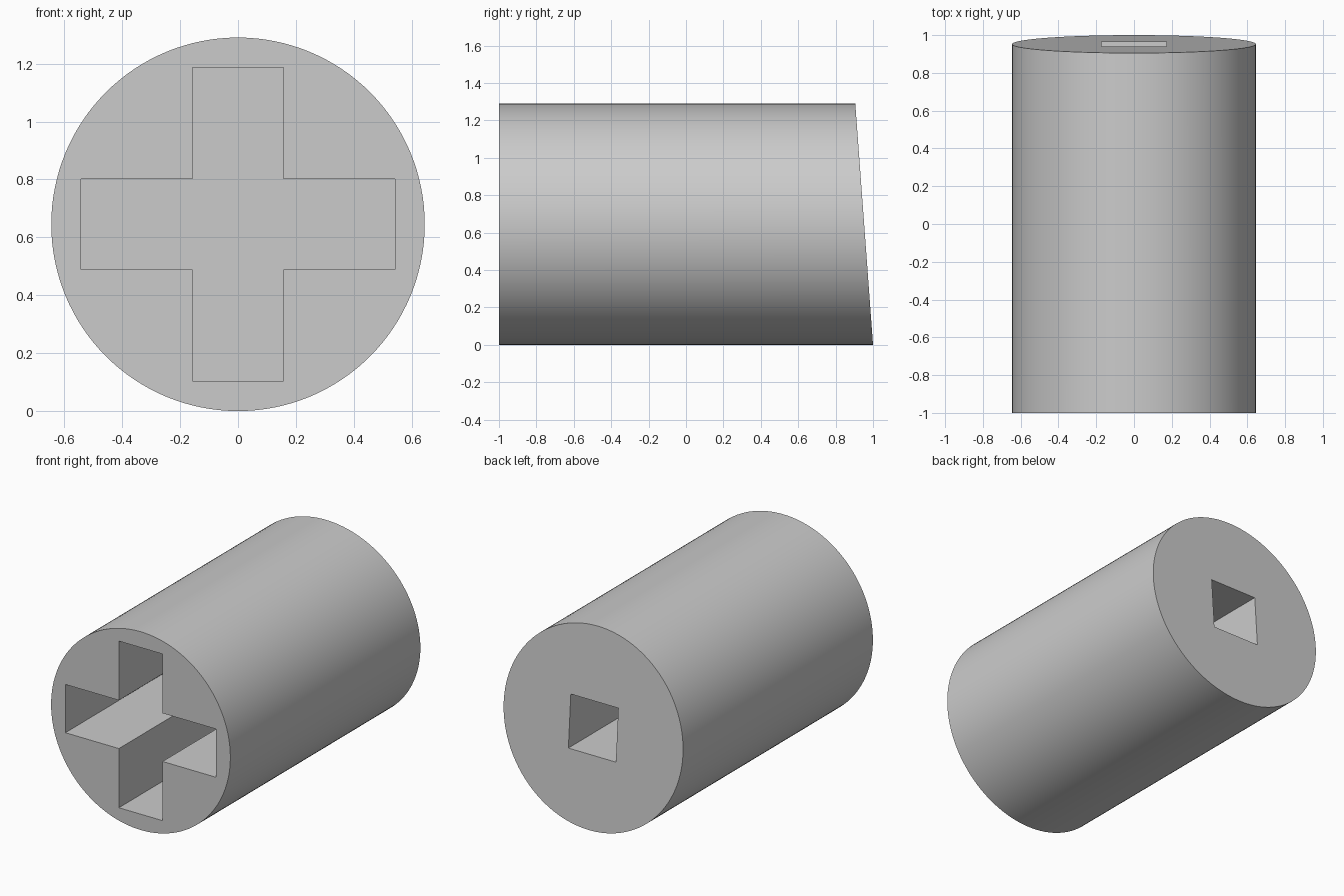
import bpy, bmesh
from mathutils import Matrix

cube = bpy.data.objects.get("Cube")
if cube:
    bpy.data.objects.remove(cube, do_unlink=True)

RADIUS = 0.645
FRONT, BACK = -1.0, 1.0
TOP_SETBACK = 0.095          # how far the slanted back leans in at the top
ARM, HALF = 0.542, 0.157     # cross socket reach and half width
SQUARE = 0.171               # square socket half width
CROSS_DEPTH, SQUARE_DEPTH = 1.2, 0.6

grey = bpy.data.materials.new("plain grey")
grey.use_nodes = True
colour = (0.6, 0.6, 0.6, 1.0)
grey.diffuse_color = colour
grey.node_tree.nodes["Principled BSDF"].inputs["Base Color"].default_value = colour


def add_object(name, bm):
    bmesh.ops.recalc_face_normals(bm, faces=bm.faces)
    mesh = bpy.data.meshes.new(name)
    bm.to_mesh(mesh)
    bm.free()
    mesh.materials.append(grey)
    obj = bpy.data.objects.new(name, mesh)
    bpy.context.collection.objects.link(obj)
    return obj


def prism(name, outline, y0, y1):
    """Extrude an (x, z) outline around the axis from y0 to y1."""
    bm = bmesh.new()
    face = bm.faces.new([bm.verts.new((x, y0, RADIUS + z)) for x, z in outline])
    result = bmesh.ops.extrude_face_region(bm, geom=[face])
    for v in result["geom"]:
        if isinstance(v, bmesh.types.BMVert):
            v.co.y = y1
    return add_object(name, bm)


# Cylinder body with a slanted back end
bm = bmesh.new()
bmesh.ops.create_cone(bm, cap_ends=True, segments=128, radius1=RADIUS,
                      radius2=RADIUS, depth=BACK - FRONT,
                      matrix=Matrix.Translation((0, 0, RADIUS))
                      @ Matrix.Rotation(1.5707963, 4, "X"))
for v in bm.verts:
    if v.co.y > 0:
        v.co.y = BACK - TOP_SETBACK * v.co.z / (2 * RADIUS)
body = add_object("cylinder_body", bm)

# Cross socket in the front: one quarter of the outline, turned four times
outline = []
x_dir, z_dir = 1, 0
for turn in range(4):
    for a, b in ((ARM, -HALF), (ARM, HALF), (HALF, HALF)):
        outline.append((a * x_dir - b * z_dir, a * z_dir + b * x_dir))
    x_dir, z_dir = -z_dir, x_dir
cross = prism("cross_cutter", outline, FRONT - 0.1, FRONT + CROSS_DEPTH)

# Square socket in the back
corners = [(SQUARE * i, SQUARE * j) for i, j in ((-1, -1), (1, -1), (1, 1), (-1, 1))]
square = prism("square_cutter", corners, BACK - SQUARE_DEPTH, BACK + 0.1)

# Cut both sockets and finish the shading
bpy.ops.object.select_all(action="DESELECT")
body.select_set(True)
bpy.context.view_layer.objects.active = body
for cutter in (cross, square):
    cutter.hide_render = True
    cut = body.modifiers.new("socket", "BOOLEAN")
    cut.operation = "DIFFERENCE"
    cut.solver = "EXACT"
    cut.object = cutter
    bpy.ops.object.modifier_apply(modifier=cut.name)
    bpy.data.objects.remove(cutter, do_unlink=True)
bpy.ops.object.shade_smooth_by_angle(angle=0.5)
